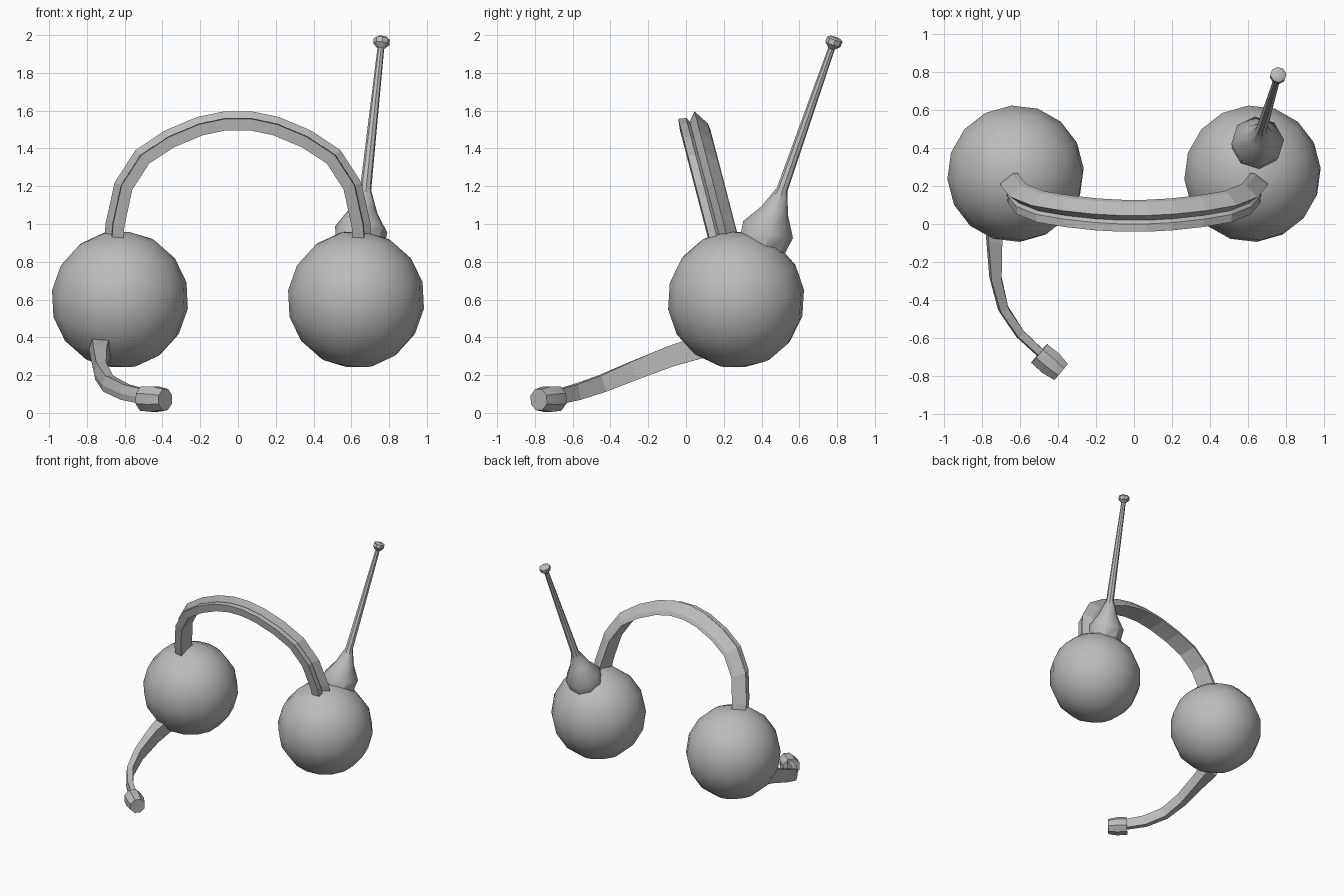
import bpy, bmesh, math
from mathutils import Vector, Matrix

cube = bpy.data.objects.get("Cube")
if cube:
    bpy.data.objects.remove(cube)

grey = bpy.data.materials.new("plain grey")
grey.use_nodes = True
color = (0.5, 0.5, 0.5, 1)
grey.diffuse_color = color
grey.node_tree.nodes["Principled BSDF"].inputs["Base Color"].default_value = color


def finish(name, bm, smooth_angle=None):
    bmesh.ops.recalc_face_normals(bm, faces=bm.faces)
    mesh = bpy.data.meshes.new(name)
    bm.to_mesh(mesh)
    bm.free()
    mesh.materials.append(grey)
    obj = bpy.data.objects.new(name, mesh)
    bpy.context.collection.objects.link(obj)
    if smooth_angle:
        bpy.ops.object.select_all(action='DESELECT')
        obj.select_set(True)
        bpy.context.view_layer.objects.active = obj
        bpy.ops.object.shade_smooth_by_angle(angle=math.radians(smooth_angle))
    return obj


def loft(name, rings, smooth_angle=None):
    """Skin a list of equal-sized point rings and cap both ends."""
    bm = bmesh.new()
    loops = [[bm.verts.new(p) for p in ring] for ring in rings]
    n = len(loops[0])
    for a, b in zip(loops, loops[1:]):
        for i in range(n):
            j = (i + 1) % n
            bm.faces.new((a[i], a[j], b[j], b[i]))
    bm.faces.new(loops[0])
    bm.faces.new(loops[-1])
    return finish(name, bm, smooth_angle)


def turned(name, base, tip, profile, sides, smooth_angle):
    """Revolve (distance, radius) pairs about the line from base to tip."""
    base, axis = Vector(base), Vector(tip) - Vector(base)
    turn = axis.to_track_quat('Z', 'Y')
    rings = []
    for s, r in profile:
        angles = [math.tau * (i + 0.5) / sides for i in range(sides)]
        rings.append([base + turn @ Vector((r * math.cos(a), r * math.sin(a), s))
                      for a in angles])
    return loft(name, rings, smooth_angle)


# Ear spheres
for side, x in (("left", 0.625), ("right", -0.625)):
    bm = bmesh.new()
    bmesh.ops.create_uvsphere(bm, u_segments=16, v_segments=8, radius=0.364)
    place = Matrix.Translation((x, 0.265, 0.6)) @ Matrix.Rotation(math.radians(12), 4, (1, 1, 0.5))
    bm.transform(place)
    finish(side + "_ear_sphere", bm, 50)

# Headband: grooved section swept along an arch that leans forward
half = [(0.655, 0.925), (0.65, 0.995), (0.605, 1.2), (0.505, 1.355),
        (0.36, 1.45), (0.2, 1.517), (0.065, 1.545)]
arch = [Vector(p) for p in half] + [Vector((-x, z)) for x, z in reversed(half)]
section = [(-0.083, 0.012), (-0.041, 0.016), (-0.026, -0.002), (0.013, 0.052),
           (0.066, -0.012), (0.072, -0.04), (-0.09, -0.049)]
rings = []
for i, p in enumerate(arch):
    t = (arch[min(i + 1, len(arch) - 1)] - arch[max(i - 1, 0)]).normalized()
    normal = Vector((1, 0)) if i == 0 else Vector((-1, 0)) if i == len(arch) - 1 else Vector((t.y, -t.x))
    ring = []
    for y, out in section:
        q = p + normal * out
        ring.append((q.x, 0.2 + y - 0.26 * (q.y - 0.95), q.y))
    rings.append(ring)
loft("headband", rings)

# Microphone boom: tapering bar with a ridge along its outer side
path = [((-0.73, 0.08, 0.35), 0.06, 0.06), ((-0.735, -0.08, 0.3), 0.045, 0.055),
        ((-0.73, -0.28, 0.222), 0.033, 0.05), ((-0.69, -0.445, 0.155), 0.028, 0.045),
        ((-0.6, -0.58, 0.11), 0.026, 0.042), ((-0.47, -0.7, 0.08), 0.024, 0.038)]
points = [Vector(p) for p, w, h in path]
rings = []
for i, (p, w, h) in enumerate(path):
    t = points[min(i + 1, len(path) - 1)] - points[max(i - 1, 0)]
    side = t.cross(Vector((0, 0, 1))).normalized()
    up = side.cross(t).normalized()
    rings.append([points[i] + side * (w * a) + up * (h * b)
                  for a, b in ((-0.9, 1), (0.7, 1), (1, -0.2), (0.7, -1), (-0.9, -1))])
loft("microphone_boom", rings)

# Microphone capsule
turned("microphone", (-0.5, -0.683, 0.076), (-0.385, -0.78, 0.07),
       [(0, 0.045), (0, 0.07), (0.08, 0.073), (0.15, 0.06)], 8, 40)

# Antenna with flared foot and knob
turned("antenna", (0.645, 0.41, 0.9), (0.762, 0.79, 1.985),
       [(-0.03, 0.125), (0.075, 0.14), (0.18, 0.075), (0.3, 0.03), (1.095, 0.018),
        (1.12, 0.043), (1.148, 0.043), (1.158, 0.03)], 8, 40)
